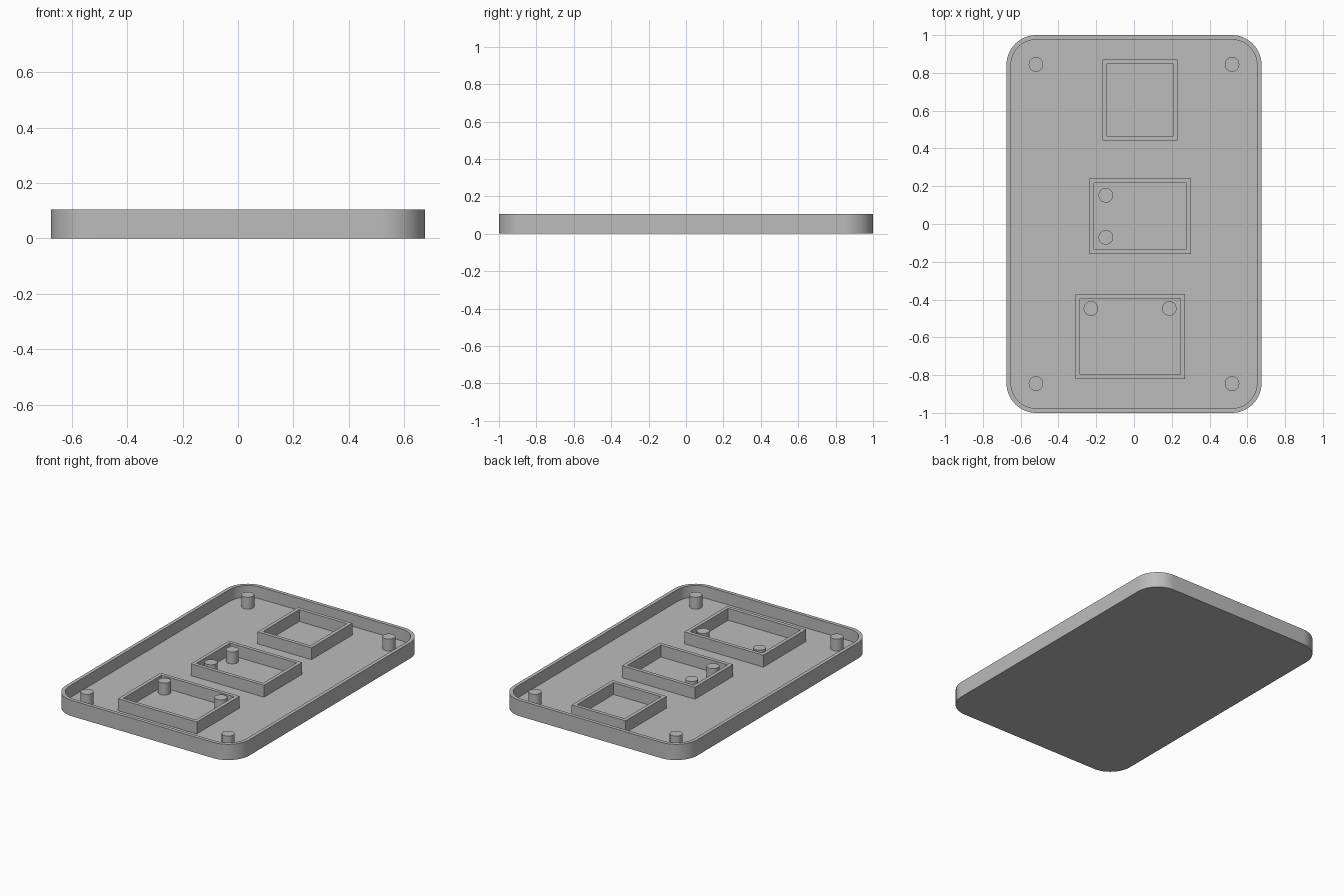
import bpy, bmesh, math

cube = bpy.data.objects.get("Cube")
if cube:
    bpy.data.objects.remove(cube, do_unlink=True)

HEIGHT, FLOOR, WALL = 0.105, 0.026, 0.024
WIDTH, LENGTH, CORNER = 1.35, 2.0, 0.157
POST_RADIUS = 0.0385

grey = bpy.data.materials.new("plain grey")
grey.use_nodes = True
colour = (0.5, 0.5, 0.5, 1)
grey.diffuse_color = colour
grey.node_tree.nodes["Principled BSDF"].inputs["Base Color"].default_value = colour


def rounded_rect(x0, x1, y0, y1, radius, steps):
    """Counter-clockwise outline; steps = 0 gives square corners."""
    points = []
    corners = [(x1, y1, -1, -1), (x0, y1, 1, -1), (x0, y0, 1, 1), (x1, y0, -1, 1)]
    for quarter, (cx, cy, sx, sy) in enumerate(corners):
        for i in range(steps + 1):
            a = math.pi / 2 * (quarter + (i / steps if steps else 0))
            r = radius if steps else 0
            points.append((cx + sx * r + r * math.cos(a),
                           cy + sy * r + r * math.sin(a)))
    return points


def loft(name, loops, capped):
    """Skin stacked outlines (points, z); cap the ends or join them up."""
    bm = bmesh.new()
    rings = [[bm.verts.new((x, y, z)) for x, y in pts] for pts, z in loops]
    pairs = list(zip(rings, rings[1:]))
    if capped:
        bm.faces.new(rings[0][::-1])
        bm.faces.new(rings[-1])
    else:
        pairs.append((rings[-1], rings[0]))
    for low, high in pairs:
        n = len(low)
        for i in range(n):
            j = (i + 1) % n
            bm.faces.new((low[i], low[j], high[j], high[i]))
    bmesh.ops.recalc_face_normals(bm, faces=bm.faces)
    mesh = bpy.data.meshes.new(name)
    bm.to_mesh(mesh)
    bm.free()
    finish(bpy.data.objects.new(name, mesh), link=True)


def finish(obj, link=False):
    if link:
        bpy.context.collection.objects.link(obj)
    obj.data.materials.append(grey)
    bpy.ops.object.select_all(action="DESELECT")
    obj.select_set(True)
    bpy.context.view_layer.objects.active = obj
    bpy.ops.object.shade_smooth_by_angle(angle=math.radians(30))


def walled_shape(name, x0, x1, y0, y1, radius, steps, base, capped):
    """A wall around a rectangle, with a solid bottom if capped."""
    outer = rounded_rect(x0, x1, y0, y1, radius, steps)
    inner = rounded_rect(x0 + WALL, x1 - WALL, y0 + WALL, y1 - WALL,
                         radius - WALL, steps)
    loft(name, [(outer, base), (outer, HEIGHT), (inner, HEIGHT), (inner, FLOOR)], capped)


# Shallow tray with rounded corners
walled_shape("tray", -WIDTH / 2, WIDTH / 2, -LENGTH / 2, LENGTH / 2,
             CORNER, 16, 0, True)

# Open rectangular frames standing on the tray floor
frames = {
    "back_frame": (-0.167, 0.23, 0.443, 0.872),
    "middle_frame": (-0.235, 0.303, -0.159, 0.241),
    "front_frame": (-0.31, 0.271, -0.82, -0.37),
}
for name, box in frames.items():
    walled_shape(name, *box, 0, 0, FLOOR, False)

# Round posts in the tray corners and inside two frames
posts = {
    "back_left_post": (0.519, 0.845),
    "back_right_post": (-0.519, 0.845),
    "front_left_post": (0.519, -0.845),
    "front_right_post": (-0.519, -0.845),
    "middle_frame_back_post": (-0.149, 0.152),
    "middle_frame_front_post": (-0.149, -0.071),
    "front_frame_left_post": (0.187, -0.447),
    "front_frame_right_post": (-0.228, -0.447),
}
for name, (x, y) in posts.items():
    bpy.ops.mesh.primitive_cylinder_add(
        vertices=32, radius=POST_RADIUS, depth=HEIGHT - FLOOR,
        location=(x, y, (HEIGHT + FLOOR) / 2))
    post = bpy.context.object
    post.name = name
    finish(post)
